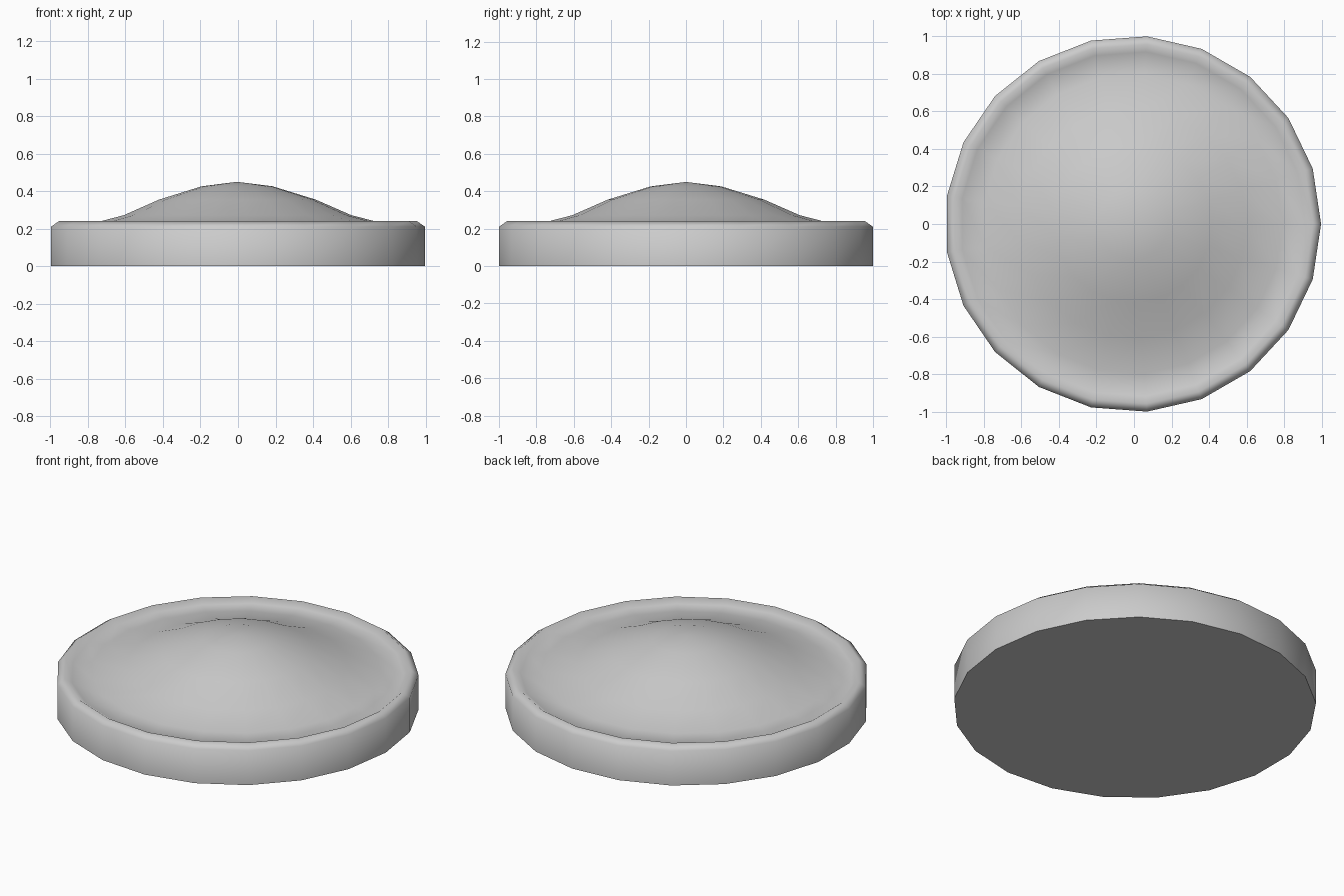
import bpy, bmesh, math

if "Cube" in bpy.data.objects:
    bpy.data.objects.remove(bpy.data.objects["Cube"])

SIDES = 21
R = 1.0028
SHIFT = -R * (1 - math.cos(math.pi / SIDES)) / 2   # centre the odd-sided outline

# Half profile (radius, height): wall, bevelled rim, shallow groove, dome
profile = [(R, 0), (R, 0.21), (0.96, 0.24), (0.92, 0.214), (0.80, 0.223),
           (0.61, 0.272), (0.42, 0.355), (0.19, 0.426)]

bm = bmesh.new()


def ring(r, z):
    step = 2 * math.pi / SIDES
    return [bm.verts.new((r * math.cos(i * step) + SHIFT, r * math.sin(i * step), z))
            for i in range(SIDES)]


rings = [ring(r, z) for r, z in profile]
for low, high in zip(rings, rings[1:]):
    for i in range(SIDES):
        j = (i + 1) % SIDES
        bm.faces.new((low[i], low[j], high[j], high[i]))

# Dome tip and flat underside
tip = bm.verts.new((SHIFT, 0, 0.45))
for i in range(SIDES):
    bm.faces.new((rings[-1][i], rings[-1][(i + 1) % SIDES], tip))
bm.faces.new(rings[0][::-1])
bmesh.ops.recalc_face_normals(bm, faces=bm.faces[:])

mesh = bpy.data.meshes.new("domed_disc")
bm.to_mesh(mesh)
bm.free()
disc = bpy.data.objects.new("domed_disc", mesh)
bpy.context.collection.objects.link(disc)

# Smooth dome and rim, crisp bottom edge
bpy.context.view_layer.objects.active = disc
disc.select_set(True)
bpy.ops.object.shade_smooth_by_angle(angle=math.radians(75))
